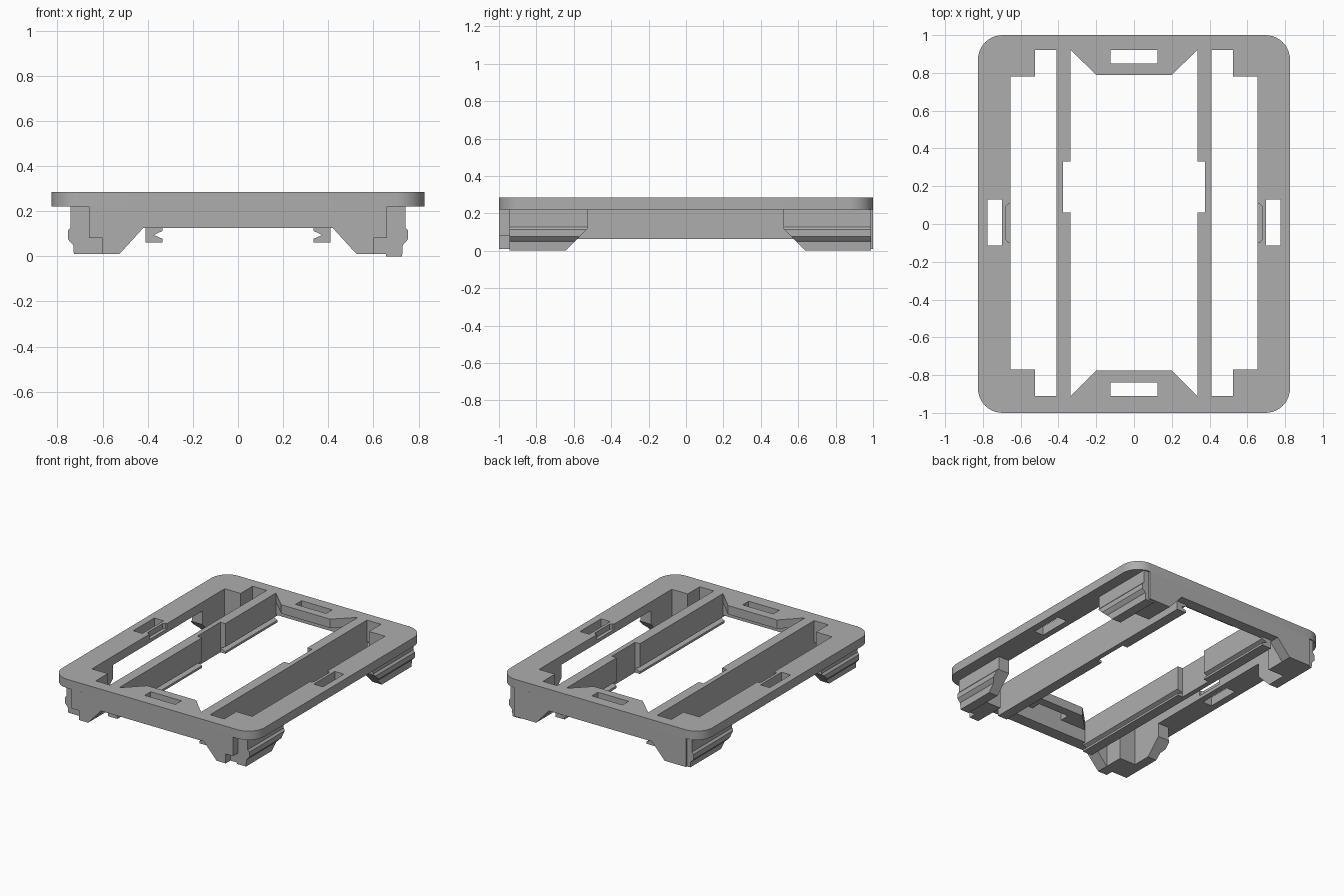
import bpy, bmesh, math
from mathutils import Vector

old = bpy.data.objects.get("Cube")
if old:
    bpy.data.objects.remove(old)

grey = bpy.data.materials.new("mid grey plastic")
grey.use_nodes = True
GREY = (0.42, 0.42, 0.42, 1)
grey.diffuse_color = GREY
grey.node_tree.nodes["Principled BSDF"].inputs["Base Color"].default_value = GREY

Z_TOP, Z_UNDER, LAP = 0.285, 0.22, 0.235
FRONT, BACK = -0.91, 0.92          # inner faces of the end walls


def prism(name, pts, axis, a, b, sx=1, cut=None):
    """Extrude a 2D profile along an axis; optionally slice it with a plane."""
    place = {"z": lambda u, v, w: (u * sx, v, w),
             "y": lambda u, v, w: (u * sx, w, v)}[axis]
    bm = bmesh.new()
    lo = [bm.verts.new(place(u, v, a)) for u, v in pts]
    hi = [bm.verts.new(place(u, v, b)) for u, v in pts]
    bm.faces.new(lo)
    bm.faces.new(hi)
    for i in range(len(pts)):
        j = (i + 1) % len(pts)
        bm.faces.new((lo[i], lo[j], hi[j], hi[i]))
    if cut:
        geom = bm.verts[:] + bm.edges[:] + bm.faces[:]
        bmesh.ops.bisect_plane(bm, geom=geom, plane_co=cut[0], plane_no=cut[1],
                               clear_outer=True)
        bmesh.ops.holes_fill(bm, edges=[e for e in bm.edges if e.is_boundary])
    bmesh.ops.recalc_face_normals(bm, faces=bm.faces[:])
    mesh = bpy.data.meshes.new(name)
    bm.to_mesh(mesh)
    bm.free()
    mesh.materials.append(grey)
    ob = bpy.data.objects.new(name, mesh)
    bpy.context.collection.objects.link(ob)
    return ob


def rect(u0, u1, v0, v1):
    return [(u0, v0), (u1, v0), (u1, v1), (u0, v1)]


def activate(ob):
    bpy.ops.object.select_all(action="DESELECT")
    ob.select_set(True)
    bpy.context.view_layer.objects.active = ob


# Rounded top plate
HX, R, STEPS = 0.826, 0.13, 10
outline = []
for k, (cx, cy) in enumerate([(1, 1), (-1, 1), (-1, -1), (1, -1)]):
    for s in range(STEPS + 1):
        t = math.pi / 2 * (k + s / STEPS)
        outline.append((cx * (HX - R) + R * math.cos(t),
                        cy * (1 - R) + R * math.sin(t)))
plate = prism("top_plate", outline, "z", Z_UNDER, Z_TOP)

# Openings in the plate
half = [(0.2, -0.775), (0.335, FRONT), (0.335, 0.06), (0.375, 0.06),
        (0.375, 0.33), (0.335, 0.33), (0.335, BACK), (0.2, 0.79)]
centre = half + [(-x, y) for x, y in reversed(half)]
side = [(0.41, FRONT), (0.525, FRONT), (0.525, -0.77), (0.655, -0.77),
        (0.655, 0.78), (0.525, 0.78), (0.525, BACK), (0.41, BACK)]
recess = [(0.64, -0.095), (0.668, -0.095), (0.68, -0.08),
          (0.68, 0.09), (0.668, 0.105), (0.64, 0.105)]
cutters = [prism("centre_cutter", centre, "z", 0.1, 0.4),
           prism("front_slot_cutter", rect(-0.125, 0.125, FRONT, -0.84), "z", 0.1, 0.4),
           prism("back_slot_cutter", rect(-0.125, 0.125, 0.85, BACK), "z", 0.1, 0.4)]
for sx in (1, -1):
    cutters += [prism("side_cutter", side, "z", 0.1, 0.4, sx),
                prism("side_slot_cutter", rect(0.70, 0.775, -0.115, 0.13), "z", 0.1, 0.4, sx),
                prism("recess_cutter", recess, "z", 0.245, 0.4, sx)]
activate(plate)
for c in cutters:
    c.hide_render = True
    mod = plate.modifiers.new("cut", "BOOLEAN")
    mod.operation, mod.solver, mod.object = "DIFFERENCE", "EXACT", c
    bpy.ops.object.modifier_apply(modifier=mod.name)
    bpy.data.objects.remove(c)
bpy.ops.object.shade_smooth_by_angle(angle=math.radians(30))

# End walls
prism("front_wall", rect(-0.66, 0.66, 0.125, LAP), "y", -1, FRONT)
prism("back_wall", rect(-0.7, 0.7, 0.125, LAP), "y", BACK, 1)

# Rails with a V groove on the inner side, interrupted by a shallow gap
grooved = [(0.41, LAP), (0.41, 0.062), (0.335, 0.062), (0.335, 0.078),
           (0.373, 0.094), (0.335, 0.112), (0.335, LAP)]
plain = rect(0.375, 0.41, 0.062, LAP)

# Foot profiles: end arms (x, z) and clipped side arms (x, z)
end_arm = [(0.42, LAP), (0.42, 0.125), (0.525, 0.01), (0.66, 0.01), (0.66, LAP)]
notched = end_arm[:3] + [(0.6, 0.01), (0.6, 0.08), (0.66, 0.08), (0.66, LAP)]
back_arm = end_arm[:3] + [(0.7, 0.01), (0.7, LAP)]

for sx, label, base in ((1, "left", 0.0), (-1, "right", 0.01)):
    prism(label + "_rail_front", grooved, "y", -0.93, 0.06, sx)
    prism(label + "_rail_gap", plain, "y", 0.06, 0.33, sx)
    prism(label + "_rail_back", grooved, "y", 0.33, 0.94, sx)

    prism(label + "_front_foot_face", notched, "y", -1, -0.945, sx)
    prism(label + "_front_foot_arm", end_arm, "y", -0.945, FRONT, sx)
    prism(label + "_back_foot_arm", back_arm, "y", BACK, 1, sx)
    block = rect(0.525, 0.66, 0.01, LAP)
    prism(label + "_front_foot_block", block, "y", FRONT, -0.77, sx)
    prism(label + "_back_foot_block", block, "y", 0.78, BACK, sx)

    # Ribbed outer side arms with sloped lower ends
    ribbed = [(0.655, LAP), (0.655, base), (0.727, base), (0.73, 0.05),
              (0.74, 0.06), (0.754, 0.076), (0.754, 0.113), (0.741, 0.128),
              (0.741, LAP)]
    prism(label + "_front_foot_side", ribbed, "y", -0.945, -0.525, sx,
          cut=(Vector((0, -0.525, 0.12)), Vector((0, 1, -1))))
    prism(label + "_back_foot_side", ribbed, "y", 0.52, 0.988, sx,
          cut=(Vector((0, 0.52, 0.12)), Vector((0, -1, -1))))
